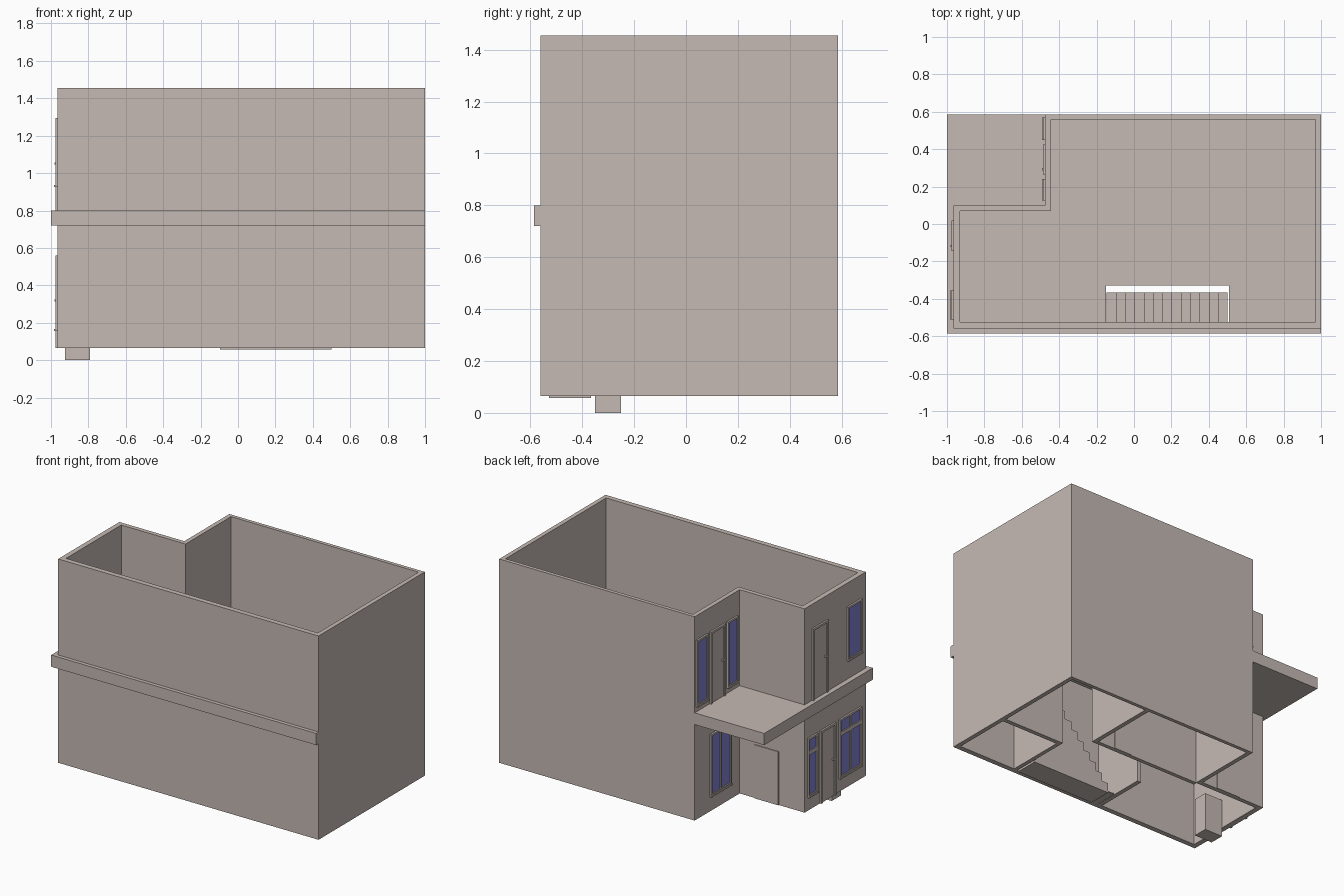
import bpy, bmesh

cube = bpy.data.objects.get("Cube")
if cube:
    bpy.data.objects.remove(cube, do_unlink=True)


def material(name, rgb):
    m = bpy.data.materials.new(name)
    m.use_nodes = True
    m.diffuse_color = (*rgb, 1)
    bsdf = next(n for n in m.node_tree.nodes if n.type == 'BSDF_PRINCIPLED')
    bsdf.inputs["Base Color"].default_value = (*rgb, 1)
    return m


PLASTER = material("warm_grey_plaster", (0.56, 0.49, 0.455))
GLASS = material("blue_glass", (0.23, 0.23, 0.68))


def finish(name, bm, mat):
    bmesh.ops.recalc_face_normals(bm, faces=bm.faces)
    mesh = bpy.data.meshes.new(name)
    bm.to_mesh(mesh)
    bm.free()
    mesh.materials.append(mat)
    obj = bpy.data.objects.new(name, mesh)
    bpy.context.collection.objects.link(obj)
    return obj


def add_box(bm, x, y, z):
    verts = bmesh.ops.create_cube(bm, size=1)["verts"]
    for v in verts:
        v.co = [(r[0] + r[1]) / 2 + c * (r[1] - r[0]) for r, c in zip((x, y, z), v.co)]


def box(name, x, y, z, mat=PLASTER):
    bm = bmesh.new()
    add_box(bm, x, y, z)
    return finish(name, bm, mat)


def prism(name, outline, z0, z1):
    bm = bmesh.new()
    face = bm.faces.new([bm.verts.new((x, y, z0)) for x, y in outline])
    ext = bmesh.ops.extrude_face_region(bm, geom=[face])["geom"]
    bmesh.ops.translate(bm, vec=(0, 0, z1 - z0),
                        verts=[v for v in ext if isinstance(v, bmesh.types.BMVert)])
    return finish(name, bm, PLASTER)


BASE, CEIL, FLOOR, TOP = 0.065, 0.72, 0.80, 1.455

# Outer walls: an L-shaped ring, open at top and bottom
outer = [(-.965, -.56), (1, -.56), (1, .585), (-.475, .585), (-.475, .1), (-.965, .1)]
inner = [(-.93, -.525), (.97, -.525), (.97, .56), (-.445, .56), (-.445, .07), (-.93, .07)]
bm = bmesh.new()
rings = [[bm.verts.new((x, y, z)) for x, y in loop]
         for loop, z in ((outer, BASE), (outer, TOP), (inner, TOP), (inner, BASE))]
for k in range(4):
    a, b = rings[k], rings[(k + 1) % 4]
    for i in range(6):
        j = (i + 1) % 6
        bm.faces.new((a[i], a[j], b[j], b[i]))
finish("outer_walls", bm, PLASTER)

# Floor slab with balcony, front ledge and stair opening
slab = prism("floor_slab", [(-1, -.585), (1, -.585), (1, -.56), (.985, -.56), (.985, .572),
                            (-.475, .572), (-.475, .585), (-1, .585)], CEIL, FLOOR)
hole = box("stair_opening_cutter", (-.15, .508), (-.525, -.33), (.6, .9))
hole.hide_render = True
hole.hide_set(True)
cut = slab.modifiers.new("stair_opening", 'BOOLEAN')
cut.object = hole
cut.solver = 'EXACT'

# Ground floor partitions
for name, x, y in (("side_room_back_wall", (.508, .975), (-.115, -.085)),
                   ("side_room_stair_wall", (.508, .535), (-.53, -.085)),
                   ("back_room_side_wall", (.35, .38), (.07, .57)),
                   ("back_room_front_wall", (-.45, .38), (.045, .072)),
                   ("stair_foot_wall", (-.18, -.15), (-.53, -.145))):
    box(name, x, y, (BASE, CEIL))

# Solid staircase rising toward +x
bm = bmesh.new()
STEPS, RUN, RISE = 13, .0498, .0555
for i in range(STEPS):
    x = -.147 + i * RUN
    low = .058 if i else BASE
    add_box(bm, (x, x + RUN), (-.528, -.367), (low, .07 + i * RISE))
finish("staircase", bm, PLASTER)

# Block standing in the entrance room
box("entrance_block", (-.925, -.79), (-.35, -.25), (0, .26))


# Windows and doors on walls facing -x
def window(name, wall, y, z, columns=1, transom=None):
    t, front = .013, (wall - .012, wall + .002)
    bm = bmesh.new()
    for e in (z[0], z[1] - t):
        add_box(bm, front, y, (e, e + t))
    step = (y[1] - y[0] - t) / columns
    for i in range(columns + 1):
        e = y[0] + i * step
        add_box(bm, front, (e, e + t), z)
    if transom:
        add_box(bm, front, y, (transom - t, transom + t))
    add_box(bm, (wall - .018, wall), (y[0], y[1]), (z[0] - .004, z[0] + .006))
    finish(name + "_frame", bm, PLASTER)
    box(name + "_glass", (wall - .005, wall + .002),
        (y[0] + .004, y[1] - .004), (z[0] + .004, z[1] - .004), GLASS)


def door(name, wall, y, z):
    t, front = .014, (wall - .012, wall + .002)
    bm = bmesh.new()
    for e in (y[0], y[1] - t):
        add_box(bm, front, (e, e + t), z)
    add_box(bm, front, y, (z[1] - t, z[1]))
    add_box(bm, (wall - .004, wall + .002), (y[0] + t, y[1] - t), z)
    finish(name + "_frame", bm, PLASTER)
    knob = z[0] + .5 * (z[1] - z[0])
    box(name + "_handle", (wall - .016, wall), (y[0] + .022, y[0] + .034), (knob, knob + .012))


SIDE, RECESS = -.965, -.475
window("entrance_sidelight", SIDE, (-.03, .07), (.16, .56), transom=.46)
door("entrance_door", SIDE, (-.225, -.065), (BASE, .56))
window("entrance_window", SIDE, (-.505, -.265), (.16, .56), 2, .46)
door("upper_side_door", SIDE, (-.145, .02), (FLOOR, 1.29))
window("upper_side_window", SIDE, (-.51, -.355), (.93, 1.295))
window("balcony_window_back", RECESS, (.45, .57), (.84, 1.29))
door("balcony_door", RECESS, (.265, .425), (FLOOR, 1.29))
window("balcony_window_front", RECESS, (.125, .24), (.84, 1.29))
window("back_room_window", RECESS, (.2, .425), (.17, .59), 2)

# Plain flush doors facing +y
box("recess_door", (-.77, -.59), (.095, .106), (BASE, .43))
box("back_room_door", (.09, .22), (.066, .078), (BASE, .43))
